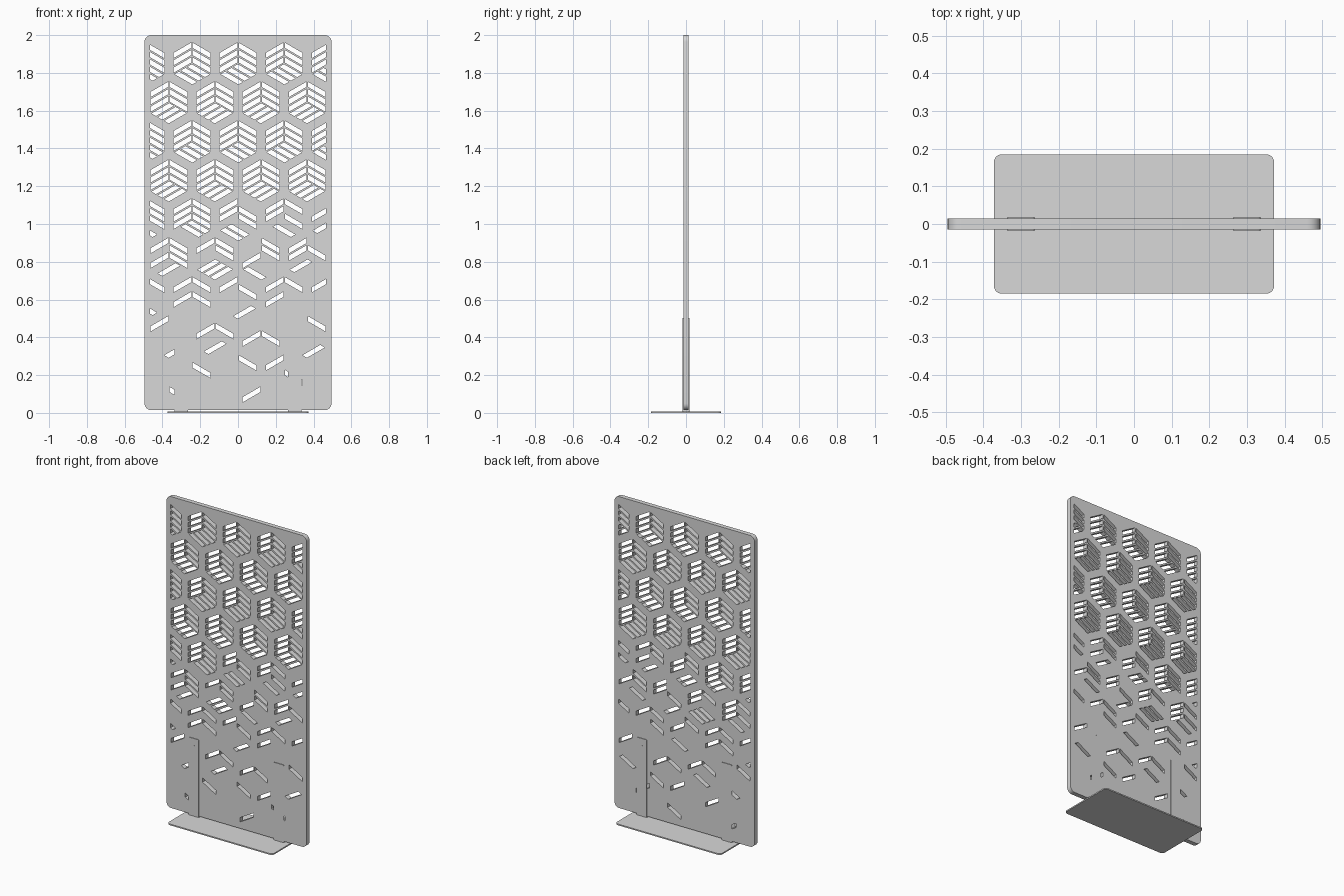
import bpy, bmesh, math
from mathutils import Vector

if "Cube" in bpy.data.objects:
    bpy.data.objects.remove(bpy.data.objects["Cube"])

grey = bpy.data.materials.new("light grey metal")
grey.diffuse_color = (0.69, 0.69, 0.69, 1)
grey.use_nodes = True
grey.node_tree.nodes["Principled BSDF"].inputs["Base Color"].default_value = grey.diffuse_color


def rounded_rect(x0, x1, y0, y1, r, n=6):
    pts = []
    for k, (cx, cy) in enumerate([(x1 - r, y1 - r), (x0 + r, y1 - r), (x0 + r, y0 + r), (x1 - r, y0 + r)]):
        for i in range(n + 1):
            a = math.pi / 2 * (k + i / n)
            pts.append((cx + r * math.cos(a), cy + r * math.sin(a)))
    return pts


def plate(name, outlines, thickness, location=(0, 0, 0), upright=True):
    """Flat sheets extruded from outlines, centred on their thickness."""
    bm = bmesh.new()
    for loop in outlines:
        low = [bm.verts.new((x, y, -thickness / 2)) for x, y in loop]
        high = [bm.verts.new((x, y, thickness / 2)) for x, y in loop]
        bm.faces.new(low[::-1])
        bm.faces.new(high)
        for i in range(len(loop)):
            j = (i + 1) % len(loop)
            bm.faces.new((low[i], low[j], high[j], high[i]))
    bmesh.ops.recalc_face_normals(bm, faces=bm.faces)
    me = bpy.data.meshes.new(name)
    bm.to_mesh(me)
    bm.free()
    me.materials.append(grey)
    ob = bpy.data.objects.new(name, me)
    ob.location = location
    if upright:
        ob.rotation_euler.x = math.pi / 2
    bpy.context.collection.objects.link(ob)
    return ob


# Slot pattern: hexagons seen as cubes, three slots on each visible cube face
HW, S = 0.101, 0.117
H = S / 2
FACES = {  # origin, slot direction, stacking step
    'L': ((-HW, H), (HW, H), (0, -S / 3)),
    'R': ((0, S), (HW, -H), (0, -S / 3)),
    'B': ((-HW, -H), (HW, H), (HW / 3, -H / 3)),
    'b': ((0, 0), (HW, -H), (-HW / 3, -H / 3)),
}
PITCH_X, PITCH_Z, TOP_Z, LIMIT = 0.244, 0.2068, 1.851, 0.466
SIDES = "L1L2L3R1R2R3"
ODD, EVEN = SIDES + "b1b2b3", SIDES + "B1B2B3"
# The pattern thins out toward the floor
ROWS = [
    [ODD] * 5,
    [EVEN] * 4,
    [ODD] * 5,
    [EVEN] * 4,
    ["R1R2R3b2", SIDES + "b1b2", "L1L2R2R3b2b3", "L1L2R1R3b2", "L2B1"],
    ["L1L3R1R2R3B2", "L1R1R2B1B2B3", "L3R1R2b3", "L1L2B1R2"],
    ["R1b2", "L1L3R1R3", "L1R2B3", "L1L3R1", "L1"],
    ["L1B3", "L2R2B2", "L3R3", "R1B3"],
    ["", "R2", "R1", "L1R3", ""],
    ["R0", "", "L0", ""],
]


def clip(poly, sign):
    """Keep the part of a polygon where sign * x <= LIMIT."""
    out = []
    for a, b in zip(poly, poly[1:] + poly[:1]):
        da, db = LIMIT - sign * a.x, LIMIT - sign * b.x
        if da >= 0:
            out.append(a)
        if da * db < 0:
            out.append(a.lerp(b, da / (da - db)))
    return out


slots = []
for r, row in enumerate(ROWS):
    for c, code in enumerate(row):
        centre = Vector(((c - (len(row) - 1) / 2) * PITCH_X, TOP_Z - r * PITCH_Z))
        for k in range(0, len(code), 2):
            o, u, v = (Vector(w) for w in FACES[code[k]])
            j = int(code[k + 1]) - 1
            quad = [centre + o + u * s + v * (j + t)
                    for s, t in ((.04, .15), (.97, .15), (.97, .85), (.04, .85))]
            quad = clip(clip(quad, 1), -1)
            if len(quad) > 2 and max(p.x for p in quad) - min(p.x for p in quad) > 0.01:
                slots.append([(p.x, p.y) for p in quad])

# Perforated screen panel, cut by all slots at once
panel = plate("screen_panel", [rounded_rect(-0.495, 0.495, 0.015, 2.0, 0.035)], 0.029)
cutter = plate("slot_cutter", slots, 0.1)
cutter.hide_render = True
cut = panel.modifiers.new("slots", 'BOOLEAN')
cut.operation, cut.solver, cut.object = 'DIFFERENCE', 'EXACT', cutter
bpy.context.view_layer.update()
mesh = bpy.data.meshes.new_from_object(panel.evaluated_get(bpy.context.evaluated_depsgraph_get()))
panel.modifiers.clear()
panel.data = mesh
bpy.data.objects.remove(cutter)

# Floor plate
plate("base_plate", [rounded_rect(-0.372, 0.372, -0.185, 0.185, 0.02)], 0.008,
      location=(0, 0, 0.004), upright=False)

# Two U-shaped brackets holding the panel, with screw heads
for side, sx in (("left", -0.3), ("right", 0.3)):
    for face, sy in (("front", -1), ("back", 1)):
        plate(f"{side}_bracket_{face}", [rounded_rect(-0.036, 0.036, 0.008, 0.503, 0.006)], 0.004,
              location=(sx, sy * 0.0165, 0))
        plate(f"{side}_{face}_screws",
              [rounded_rect(-0.005, 0.005, z - 0.005, z + 0.005, 0.0049, 3) for z in (0.06, 0.46)],
              0.001, location=(sx, sy * 0.0183, 0))
    plate(f"{side}_bracket_foot", [rounded_rect(-0.036, 0.036, -0.0165, 0.0165, 0.002)], 0.006,
          location=(sx, 0, 0.011), upright=False)

# Smooth rounded corners, keep edges sharp
for ob in bpy.context.collection.objects:
    ob.select_set(True)
    bpy.context.view_layer.objects.active = ob
bpy.ops.object.shade_smooth_by_angle(angle=math.radians(32))
